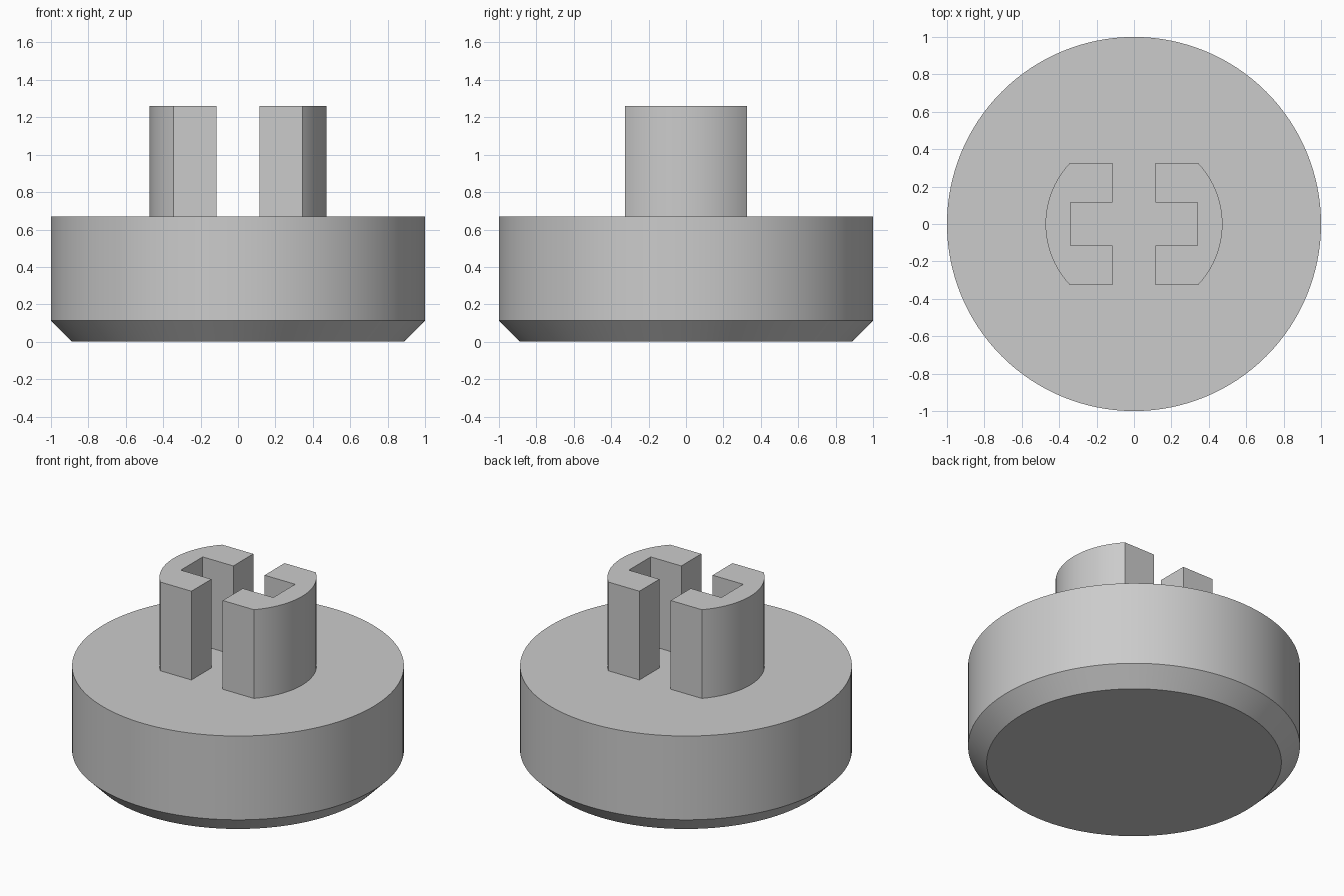
import bpy, bmesh, math

cube = bpy.data.objects.get("Cube")
if cube:
    bpy.data.objects.remove(cube, do_unlink=True)

SEGMENTS = 128
BASE_TOP, PRONG_TOP = 0.67, 1.26
PRONG_RADIUS, HALF_DEPTH = 0.473, 0.325
GAP, SLOT_END = 0.115, 0.34   # half width of the cross slot, its reach in x

grey = bpy.data.materials.new("light_grey")
grey.use_nodes = True
grey.diffuse_color = (0.6, 0.6, 0.6, 1)
grey.node_tree.nodes["Principled BSDF"].inputs["Base Color"].default_value = (0.6, 0.6, 0.6, 1)


def finish(bm, name):
    bmesh.ops.recalc_face_normals(bm, faces=bm.faces[:])
    mesh = bpy.data.meshes.new(name)
    bm.to_mesh(mesh)
    bm.free()
    mesh.materials.append(grey)
    obj = bpy.data.objects.new(name, mesh)
    bpy.context.collection.objects.link(obj)
    bpy.ops.object.select_all(action='DESELECT')
    obj.select_set(True)
    bpy.context.view_layer.objects.active = obj
    bpy.ops.object.shade_smooth_by_angle(angle=math.radians(25))
    return obj


# Round base with a chamfered lower edge
bm = bmesh.new()
rings = []
for radius, z in [(0.888, 0), (1, 0.113), (1, BASE_TOP)]:
    angles = [2 * math.pi * i / SEGMENTS for i in range(SEGMENTS)]
    rings.append([bm.verts.new((radius * math.cos(a), radius * math.sin(a), z)) for a in angles])
for low, high in zip(rings, rings[1:]):
    for i in range(SEGMENTS):
        j = (i + 1) % SEGMENTS
        bm.faces.new((low[i], low[j], high[j], high[i]))
bm.faces.new(rings[0])
bm.faces.new(rings[-1])
finish(bm, "round_base")

# C-shaped prongs: rounded outside, notched on the inner side
limit = math.asin(HALF_DEPTH / PRONG_RADIUS)
steps = 32
arc = [limit * (2 * i / steps - 1) for i in range(steps + 1)]
outline = [(PRONG_RADIUS * math.cos(a), PRONG_RADIUS * math.sin(a)) for a in arc]
outline += [(GAP, HALF_DEPTH), (GAP, GAP), (SLOT_END, GAP),
            (SLOT_END, -GAP), (GAP, -GAP), (GAP, -HALF_DEPTH)]

for name, side in [("left_prong", 1), ("right_prong", -1)]:
    bm = bmesh.new()
    bottom = bm.faces.new([bm.verts.new((side * x, y, BASE_TOP)) for x, y in outline])
    extruded = bmesh.ops.extrude_face_region(bm, geom=[bottom], use_keep_orig=True)["geom"]
    top = [v for v in extruded if isinstance(v, bmesh.types.BMVert)]
    bmesh.ops.translate(bm, verts=top, vec=(0, 0, PRONG_TOP - BASE_TOP))
    finish(bm, name)
